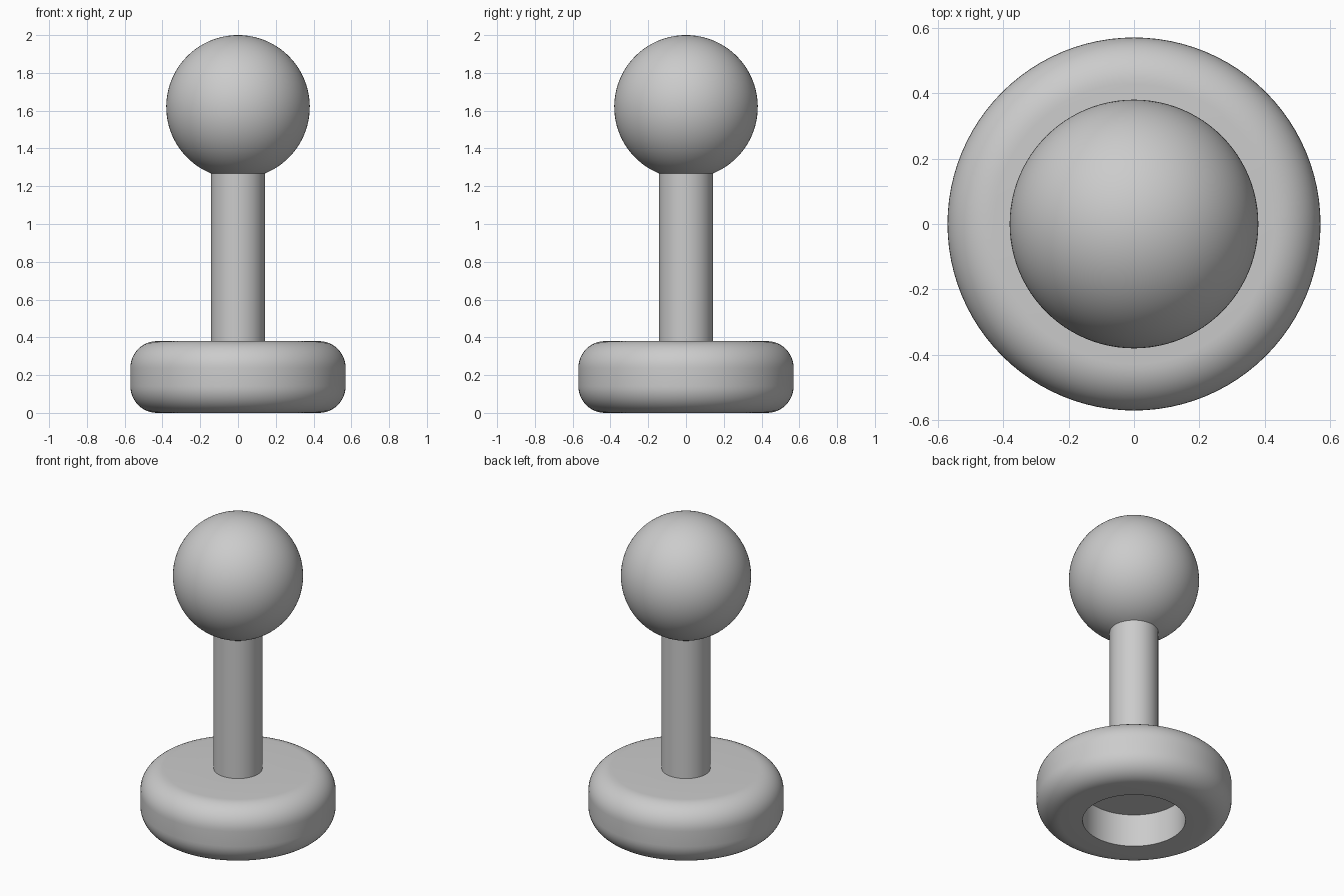
import bpy
import math

cube = bpy.data.objects.get("Cube")
if cube:
    bpy.data.objects.remove(cube, do_unlink=True)

grey = bpy.data.materials.new("light grey")
grey.use_nodes = True
colour = (0.6, 0.6, 0.6, 1)
grey.diffuse_color = colour
grey.node_tree.nodes["Principled BSDF"].inputs["Base Color"].default_value = colour

BASE_R, BASE_H, ROUND = 0.57, 0.38, 0.142
HOLE_R, HOLE_D = 0.30, 0.21
STEM_R, BALL_R, BALL_Z = 0.142, 0.38, 1.62
SIDES = 96


def lathe(name, profile):
    """Revolve (radius, height) points about z; zero radius closes at a pole."""
    verts, faces, rings = [], [], []
    for r, z in profile:
        first = len(verts)
        count = 1 if r < 1e-6 else SIDES
        for i in range(count):
            a = math.tau * i / SIDES
            verts.append((r * math.cos(a), r * math.sin(a), z))
        rings.append([first + i % count for i in range(SIDES)])
    for low, high in zip(rings, rings[1:]):
        for i in range(SIDES):
            j = (i + 1) % SIDES
            loop = list(dict.fromkeys((low[i], low[j], high[j], high[i])))
            faces.append(loop)
    mesh = bpy.data.meshes.new(name)
    mesh.from_pydata(verts, [], faces)
    mesh.materials.append(grey)
    obj = bpy.data.objects.new(name, mesh)
    bpy.context.collection.objects.link(obj)
    bpy.ops.object.select_all(action="DESELECT")
    obj.select_set(True)
    bpy.context.view_layer.objects.active = obj
    bpy.ops.object.shade_smooth_by_angle(angle=math.radians(35))
    return obj


def arc(r, z, radius, start, end, steps):
    angles = [math.radians(start + (end - start) * i / steps) for i in range(steps + 1)]
    return [(r + radius * math.cos(a), z + radius * math.sin(a)) for a in angles]


# Rounded base with a blind hole underneath
edge = BASE_R - ROUND
lathe("base", [(0, HOLE_D), (HOLE_R, HOLE_D), (HOLE_R, 0)]
      + arc(edge, ROUND, ROUND, -90, 0, 12)
      + arc(edge, BASE_H - ROUND, ROUND, 0, 90, 12)
      + [(STEM_R, BASE_H)])

# Stem running from the base up to the ball
neck = math.asin(STEM_R / BALL_R)
neck_z = BALL_Z - BALL_R * math.cos(neck)
lathe("stem", [(STEM_R, BASE_H), (STEM_R, neck_z)])

# Ball on top, open where the stem joins it
lathe("ball", arc(0, BALL_Z, BALL_R, math.degrees(neck) - 90, 90, 48))
